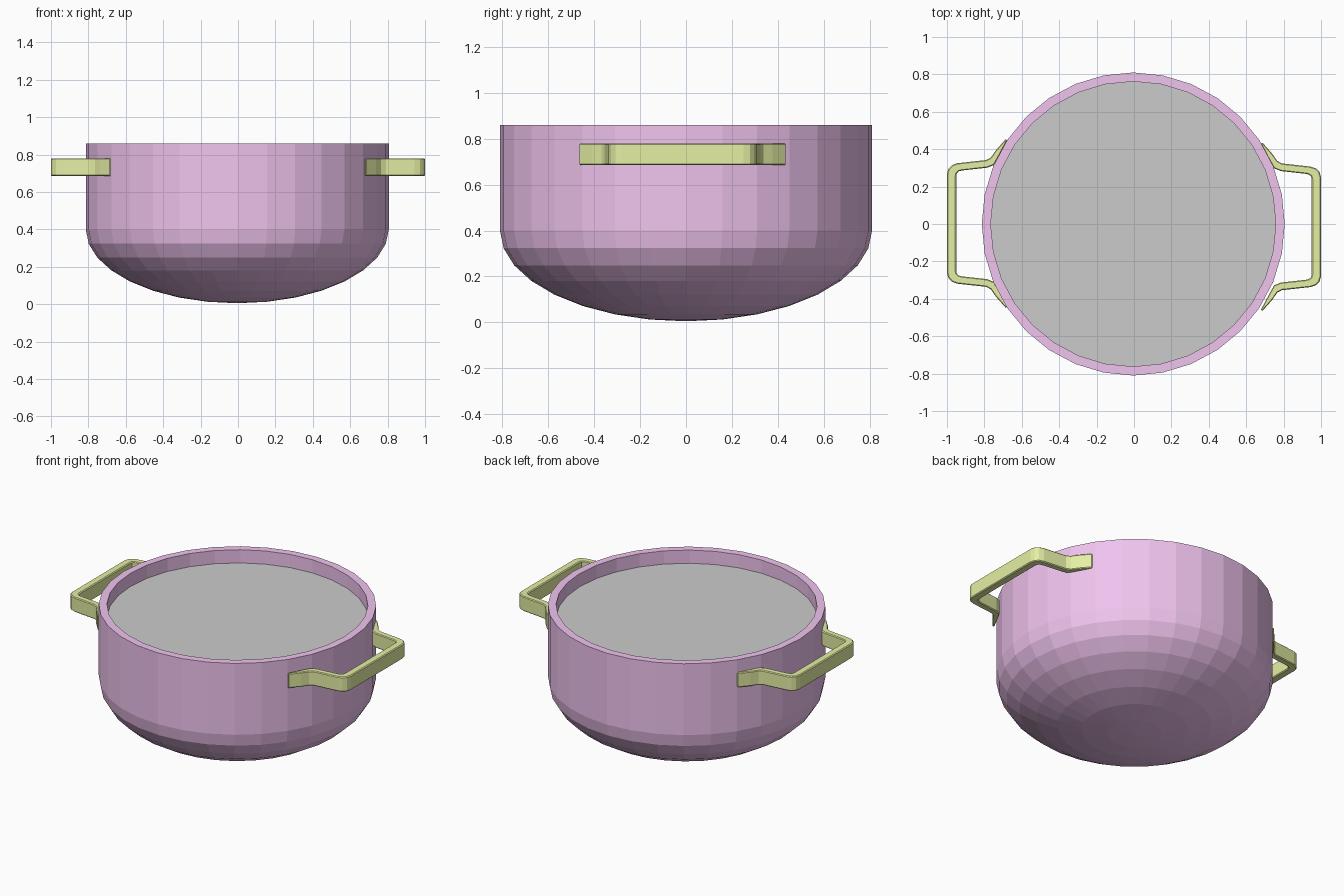
import bpy, bmesh
from math import sin, cos, pi

if "Cube" in bpy.data.objects:
    bpy.data.objects.remove(bpy.data.objects["Cube"])

SIDES = 32


def material(name, rgb):
    m = bpy.data.materials.new(name)
    m.diffuse_color = (*rgb, 1)
    m.use_nodes = True
    m.node_tree.nodes["Principled BSDF"].inputs["Base Color"].default_value = m.diffuse_color
    return m


def finish(name, bm, mat=None):
    bmesh.ops.recalc_face_normals(bm, faces=bm.faces)
    me = bpy.data.meshes.new(name)
    bm.to_mesh(me)
    bm.free()
    ob = bpy.data.objects.new(name, me)
    bpy.context.collection.objects.link(ob)
    if mat:
        me.materials.append(mat)
    return ob


purple = material("pot_purple", (0.87, 0.55, 0.86))
green = material("handle_green", (0.79, 0.86, 0.37))


# Pot: straight wall on a squashed hemisphere, lathed with inner wall
def bowl(radius, depth, z_join):
    return [(radius * sin(k * pi / 16), z_join - depth * cos(k * pi / 16)) for k in range(9)]


profile = bowl(0.81, 0.395, 0.4) + [(0.81, 0.86), (0.762, 0.86)] + bowl(0.762, 0.345, 0.4)[::-1]
bm = bmesh.new()
verts = [bm.verts.new((r, 0, z)) for r, z in profile]
edges = [bm.edges.new(pair) for pair in zip(verts, verts[1:])]
bmesh.ops.spin(bm, geom=verts + edges, cent=(0, 0, 0), axis=(0, 0, 1),
               angle=2 * pi, steps=SIDES, use_duplicate=False)
bmesh.ops.remove_doubles(bm, verts=bm.verts, dist=0.0005)
pot = finish("pot_body", bm, purple)
pot.location.x = -0.004

# Contents: flat surface just below the rim
bm = bmesh.new()
bmesh.ops.create_circle(bm, cap_ends=True, segments=SIDES, radius=0.762)
contents = finish("pot_contents", bm)
contents.location = (-0.004, 0, 0.775)

# Handles: half outline from the foot tip, mirrored in y, extruded upwards
outer = [(0.685, 0.452), (0.738, 0.392), (0.765, 0.353), (0.79, 0.339),
         (0.945, 0.322), (0.973, 0.312), (0.992, 0.293), (1.0, 0.265)]
inner = [(0.95, 0.255), (0.946, 0.27), (0.935, 0.279), (0.92, 0.283),
         (0.785, 0.298), (0.75, 0.312), (0.728, 0.35), (0.677, 0.446)]


def mirrored(points):
    return points + [(x, -y) for x, y in reversed(points)]


def handle(name, side, y_offset):
    bm = bmesh.new()
    rails = [[bm.verts.new((side * x, y + y_offset, 0.685)) for x, y in mirrored(pts)]
             for pts in (outer, inner[::-1])]
    a, b = rails
    faces = [bm.faces.new((a[i], a[i + 1], b[i + 1], b[i])) for i in range(len(a) - 1)]
    grown = bmesh.ops.extrude_face_region(bm, geom=faces)["geom"]
    top = [g for g in grown if isinstance(g, bmesh.types.BMVert)]
    bmesh.ops.translate(bm, verts=top, vec=(0, 0, 0.095))
    ob = finish(name, bm, green)
    bev = ob.modifiers.new("soft_edges", 'BEVEL')
    bev.width = 0.006
    bev.segments = 1
    bev.limit_method = 'ANGLE'
    bev.angle_limit = pi / 3


handle("right_handle", 1, -0.015)
handle("left_handle", -1, 0.003)
